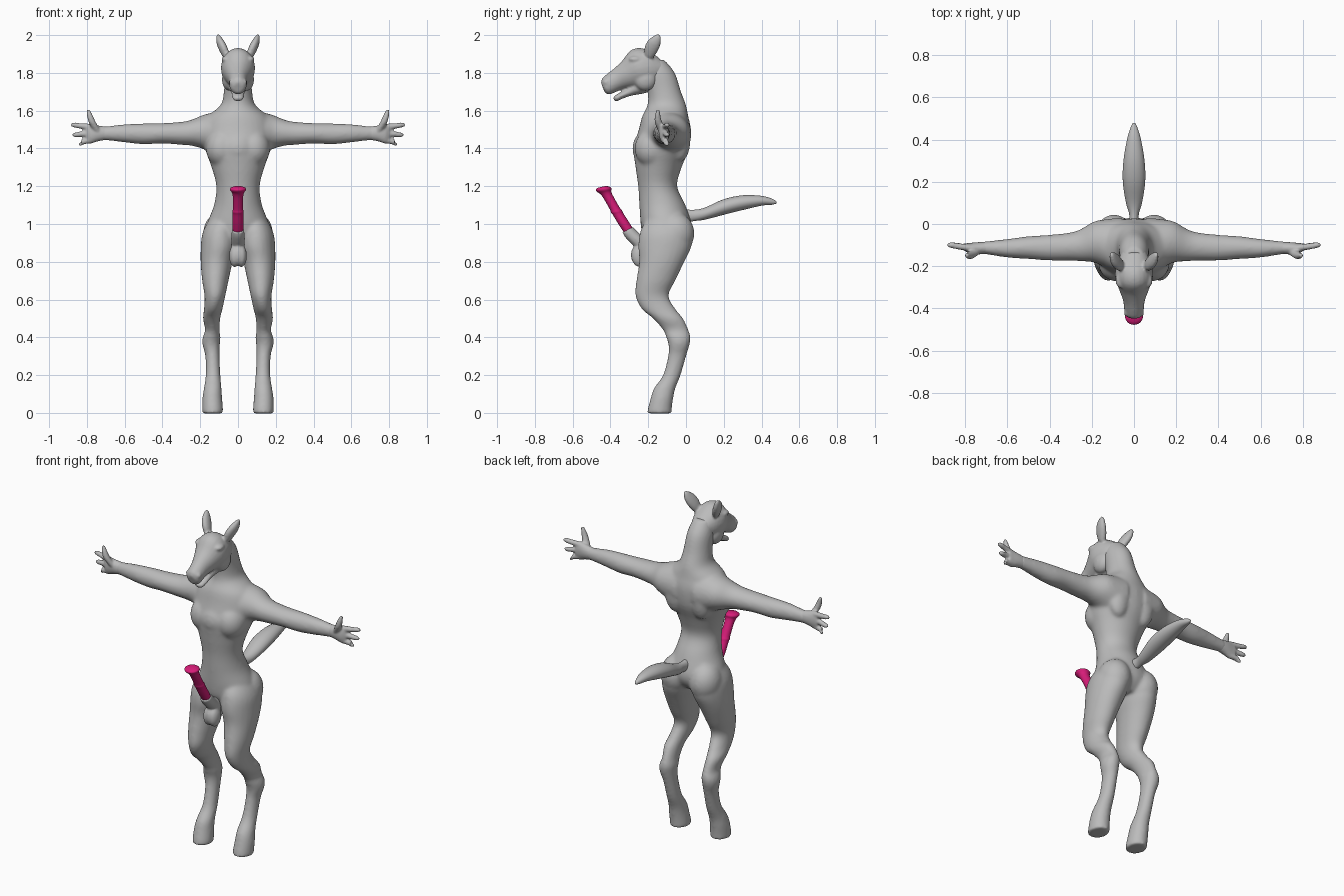
import bpy, bmesh, math
from mathutils import Vector, Matrix

X, Y, Z = Vector((1, 0, 0)), Vector((0, 1, 0)), Vector((0, 0, 1))


def material(name, col):
    m = bpy.data.materials.new(name)
    m.diffuse_color = (*col, 1)
    return m


grey = material("grey", (0.5, 0.5, 0.5))
magenta = material("magenta", (0.68, 0.012, 0.19))


def loft(bm, secs, u, v, side=1, n=24, steps=4):
    """Closed smooth tube through sections (x, y, z, ru, rv); side=-1 mirrors it."""
    s = [tuple(map(float, a)) for a in secs]
    pts = []
    for i in range(len(s) - 1):
        p = [s[max(i - 1, 0)], s[i], s[i + 1], s[min(i + 2, len(s) - 1)]]
        for k in range(steps):
            t = k / steps
            pts.append([0.5 * (2 * b + (c - a) * t + (2 * a - 5 * b + 4 * c - d) * t * t
                               + (3 * b - a - 3 * c + d) * t ** 3) for a, b, c, d in zip(*p)])
    pts.append(s[-1])
    rings = []
    for x, y, z, ru, rv in pts:
        ring = []
        for j in range(n):
            a = 2 * math.pi * j / n
            co = Vector((x, y, z)) + u * ru * math.cos(a) + v * rv * math.sin(a)
            co.x *= side
            ring.append(bm.verts.new(co))
        rings.append(ring)
    for a, b in zip(rings, rings[1:]):
        for j in range(n):
            bm.faces.new((a[j], a[(j + 1) % n], b[(j + 1) % n], b[j]))
    bm.faces.new(rings[0][::-1])
    bm.faces.new(rings[-1])


def blob(bm, c, r, side=1):
    mat = Matrix.Translation((c[0] * side, c[1], c[2])) @ Matrix.Diagonal((*r, 1))
    bmesh.ops.create_uvsphere(bm, u_segments=24, v_segments=14, radius=1, matrix=mat)


def finish(bm, name, mat, voxel=None, smooth=0):
    bmesh.ops.recalc_face_normals(bm, faces=bm.faces)
    me = bpy.data.meshes.new(name)
    bm.to_mesh(me)
    bm.free()
    me.materials.append(mat)
    for p in me.polygons:
        p.use_smooth = True
    ob = bpy.data.objects.new(name, me)
    bpy.context.collection.objects.link(ob)
    if voxel:
        m = ob.modifiers.new("blend", 'REMESH')
        m.mode, m.voxel_size, m.use_smooth_shade = 'VOXEL', voxel, True
        m = ob.modifiers.new("soften", 'SMOOTH')
        m.factor, m.iterations = 0.5, smooth
    return ob


body, head, hands, tail, pouch = (bmesh.new() for _ in range(5))

# torso and neck
loft(body, [(0, -.11, .89, .07, .09), (0, -.105, .94, .14, .125), (0, -.105, 1.0, .162, .135),
            (0, -.125, 1.1, .127, .122), (0, -.15, 1.2, .115, .103), (0, -.145, 1.3, .14, .122),
            (0, -.13, 1.4, .175, .147), (0, -.112, 1.5, .185, .138), (0, -.11, 1.57, .158, .122),
            (0, -.102, 1.63, .092, .102), (0, -.115, 1.7, .075, .089), (0, -.145, 1.8, .068, .086),
            (0, -.175, 1.87, .05, .06)], X, Y, n=32)
blob(body, (0, -.18, 1.4), (.12, .104, .105))

# head, muzzle and open lower jaw
tilt = Vector((0, -.37, .93))
loft(head, [(0, -.12, 1.83, .05, .05), (0, -.185, 1.835, .08, .1), (0, -.25, 1.822, .09, .107),
            (0, -.31, 1.792, .07, .077), (0, -.36, 1.768, .052, .059), (0, -.4, 1.744, .047, .053),
            (0, -.427, 1.728, .042, .046), (0, -.44, 1.722, .025, .027)], X, tilt)
loft(head, [(0, -.19, 1.765, .06, .06), (0, -.24, 1.733, .052, .045), (0, -.3, 1.7, .036, .023),
            (0, -.35, 1.676, .033, .017), (0, -.372, 1.664, .027, .016), (0, -.382, 1.66, .012, .008)],
     X, tilt)

for s in (1, -1):
    # chest, shoulder blades, glutes
    blob(body, (.085, -.18, 1.4), (.085, .092, .1), s)
    blob(body, (.085, -.03, 1.45), (.068, .054, .12), s)
    blob(body, (.095, -.055, .95), (.09, .1, .11), s)
    # cheeks, brows, nostrils
    blob(head, (.045, -.215, 1.765), (.04, .06, .06), s)
    blob(head, (.062, -.268, 1.872), (.026, .036, .018), s)
    blob(head, (.03, -.42, 1.75), (.018, .02, .02), s)
    # ears
    loft(head, [(.062, -.2, 1.885, .018, .024), (.075, -.188, 1.92, .024, .036),
                (.09, -.17, 1.955, .023, .036), (.101, -.152, 1.985, .015, .023),
                (.106, -.142, 2.003, .006, .008)], X, Vector((0, .88, -.47)), s, 16)
    # arms
    arm = [(.06, -.095, 1.48, .125, .125), (.13, -.092, 1.482, .115, .11),
           (.19, -.085, 1.487, .097, .088), (.25, -.1, 1.483, .077, .068),
           (.3, -.107, 1.48, .067, .061), (.4, -.112, 1.48, .061, .054),
           (.5, -.112, 1.477, .054, .055), (.6, -.115, 1.48, .044, .048),
           (.7, -.113, 1.48, .031, .037), (.73, -.114, 1.48, .029, .039)]
    loft(body, arm, Y, Z, s)
    # palms
    loft(hands, [(.69, -.113, 1.48, .028, .034), (.74, -.115, 1.48, .029, .042),
                 (.78, -.115, 1.478, .025, .053), (.805, -.108, 1.475, .016, .048)], Y, Z, s)
    # fingers
    for z0, z1, x1 in ((1.513, 1.524, .88), (1.48, 1.472, .872), (1.445, 1.422, .838)):
        loft(hands, [(.78, -.113, z0, .017, .018), (.83, -.106, (z0 + z1) / 2, .015, .015),
                     (x1 - .012, -.1, z1, .014, .013), (x1 + .005, -.1, z1, .006, .006)], Y, Z, s, 12)
    # thumbs
    loft(hands, [(.745, -.125, 1.49, .022, .022), (.77, -.145, 1.535, .02, .02),
                 (.783, -.15, 1.57, .016, .016), (.793, -.148, 1.605, .009, .009)], X, Y, s, 12)
    # legs and hooves
    loft(body, [(.085, -.095, 1.06, .045, .08), (.092, -.105, .99, .08, .125),
                (.098, -.107, .94, .093, .14), (.101, -.112, .88, .096, .141),
                (.113, -.128, .8, .085, .12), (.12, -.16, .7, .07, .103), (.122, -.18, .62, .055, .088),
                (.131, -.145, .55, .049, .09), (.14, -.095, .5, .046, .08),
                (.136, -.055, .44, .038, .068), (.14, -.04, .4, .047, .065),
                (.142, -.037, .36, .046, .056), (.135, -.047, .3, .038, .048),
                (.132, -.075, .2, .039, .047), (.134, -.113, .13, .047, .057),
                (.136, -.127, .08, .052, .06), (.134, -.139, .02, .055, .064),
                (.134, -.14, -.003, .055, .065)], X, Y, s)
    # rounded pouch
    blob(pouch, (.018, -.245, .83), (.029, .043, .058), s)

# pouch top and sheath
blob(pouch, (0, -.25, .835), (.03, .042, .057))
blob(pouch, (0, -.23, .88), (.036, .045, .06))
loft(pouch, [(0, -.215, .87, .03, .035), (0, -.255, .91, .036, .036), (0, -.29, .945, .035, .035),
             (0, -.31, .97, .032, .031)], X, Vector((0, .86, .5)), n=20)

# tail
loft(tail, [(0, -.03, 1.04, .028, .04), (0, .04, 1.045, .022, .03), (0, .1, 1.055, .038, .032),
            (0, .2, 1.09, .053, .041), (0, .3, 1.113, .05, .039), (0, .4, 1.123, .033, .026),
            (0, .455, 1.118, .017, .016), (0, .478, 1.114, .006, .006)], X, Z)

finish(body, "torso_arms_legs", grey, .0085, 12)
finish(head, "horse_head", grey, .0065, 6)
finish(hands, "hands", grey, .006, 4)
finish(pouch, "pouch_and_sheath", grey, .006, 5)
finish(tail, "tail", grey)

# magenta shaft with mid ring and flared end
shaft = bmesh.new()
loft(shaft, [(0, -.295, .95, .027, .027), (0, -.33, 1.005, .029, .029), (0, -.358, 1.05, .028, .028),
             (0, -.367, 1.065, .03, .03), (0, -.377, 1.082, .027, .027), (0, -.41, 1.14, .027, .027),
             (0, -.425, 1.165, .032, .031), (0, -.434, 1.18, .042, .041), (0, -.441, 1.19, .04, .038),
             (0, -.445, 1.197, .024, .022)], X, Vector((0, .95, .2)), n=24)
finish(shaft, "shaft", magenta)
